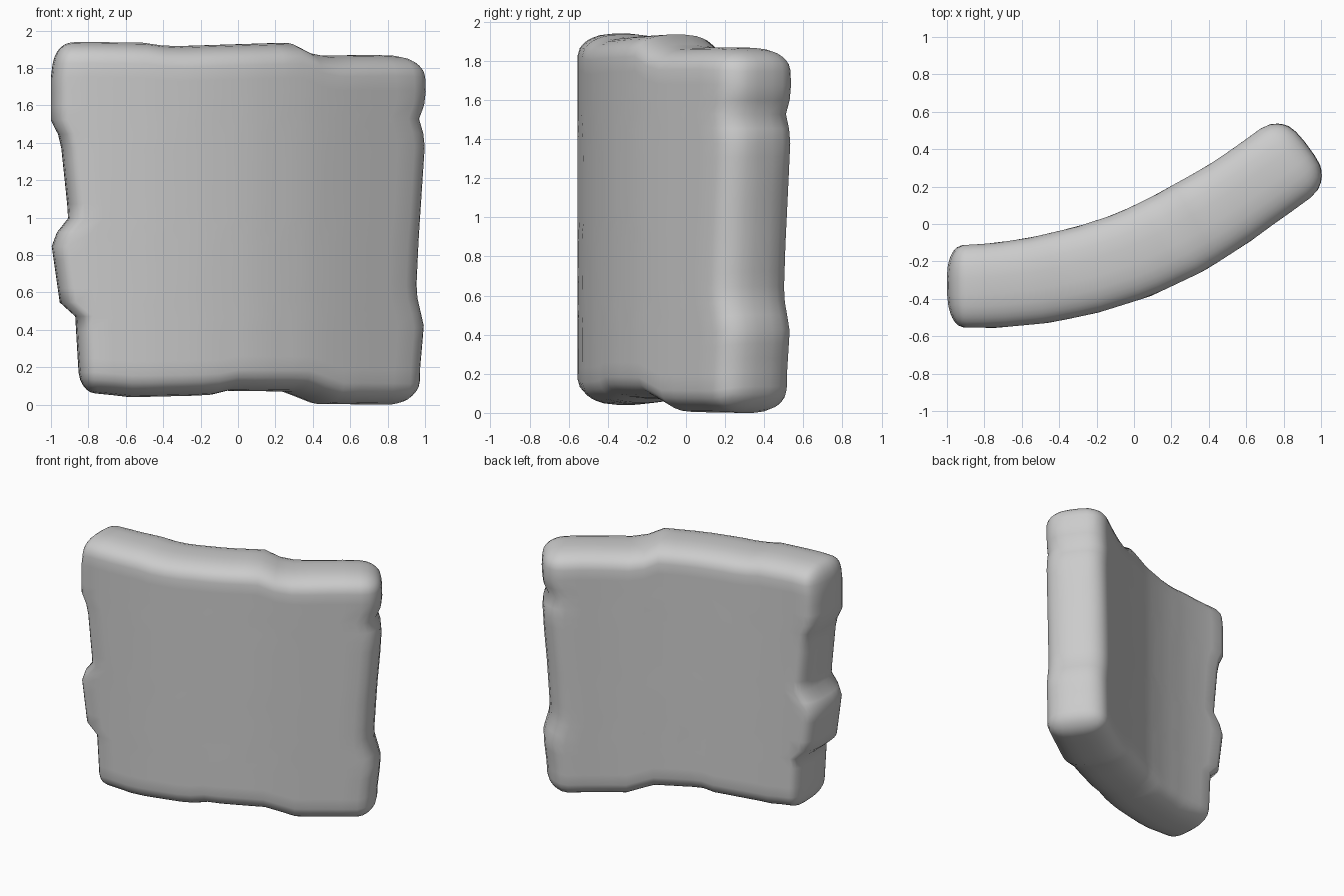
import bpy, bmesh, math
from mathutils import Vector

if "Cube" in bpy.data.objects:
    bpy.data.objects.remove(bpy.data.objects["Cube"])


def lerp(pts, x):
    """Piecewise linear lookup."""
    if x <= pts[0][0]:
        return pts[0][1]
    for (a, fa), (b, fb) in zip(pts, pts[1:]):
        if x <= b:
            return fa + (fb - fa) * (x - a) / (b - a)
    return pts[-1][1]


# Chipped outlines of the slab: ends by height, top and bottom by x
LEFT = [(0, -.83), (.15, -.85), (.48, -.87), (.53, -.95), (.88, -1), (1, -.905),
        (1.43, -.95), (1.5, -1), (1.75, -1), (1.94, -.975)]
RIGHT = [(0, .96), (.2, .965), (.42, .985), (.6, .945), (1, .965), (1.43, .995),
         (1.51, .955), (1.63, 1), (1.87, .99)]
TOP = [(-1, 1.93), (-.82, 1.94), (-.5, 1.935), (-.37, 1.915), (.25, 1.935),
       (.35, 1.865), (.72, 1.87), (.92, 1.855)]
BOTTOM = [(-.85, .06), (-.67, .04), (-.24, .05), (-.14, .075), (.27, .07),
          (.38, .005), (.8, 0), (.92, .03)]
# Bent centre line seen from above
CENTRE = [(-1, -.335), (-.75, -.33), (-.5, -.3), (-.25, -.245), (0, -.165),
          (.25, -.045), (.5, .105), (.7, .245), (.92, .405)]
HALF = [(-1, .218), (-.8, .224), (-.4, .235), (.3, .24), (.6, .228), (.92, .228)]


def slope(x):
    hi, lo = min(x + .12, .92), max(x - .12, -1)
    return (lerp(CENTRE, hi) - lerp(CENTRE, lo)) / (hi - lo)


def spread(lo, hi, edge_lo, edge_hi, n):
    """Stations that gather in the rounded margins."""
    a, b = lo + edge_lo, hi - edge_hi
    inner = [a + (b - a) * i / n for i in range(n + 1)]
    return [lo, lo + edge_lo * .3, lo + edge_lo * .62] + inner + \
        [hi - edge_hi * .62, hi - edge_hi * .3, hi]


def rounded(p):
    """Push a box point onto an ellipsoid-rounded box."""
    rad = (LEFT_R if p[0] < 0 else RIGHT_R, .8, .12)
    core = [max(r - 1, min(1 - r, c)) for c, r in zip(p, rad)]
    d = Vector([(c - k) / r for c, k, r in zip(p, core, rad)])
    if d.length > 0:
        d = d.normalized()
    return [k + e * r for k, e, r in zip(core, d, rad)]


def bend(p):
    u, v = (p[0] + 1) / 2, (p[2] + 1) / 2
    x0 = -.95 + 1.85 * u
    lo, hi = lerp(BOTTOM, x0), lerp(TOP, x0)
    z = lo + (hi - lo) * v
    a, b = lerp(LEFT, z), lerp(RIGHT, z) - .06
    x = a + (b - a) * u
    t = p[1] * lerp(HALF, x)
    n = Vector((-slope(x), 1)).normalized()
    return Vector((x + n.x * t, lerp(CENTRE, x) + n.y * t, z))


# Rounded slab grid, bent along the centre line
LEFT_R, RIGHT_R = .09, .13
axes = [spread(-1, 1, LEFT_R, RIGHT_R, 18), spread(-1, 1, .8, .8, 1),
        spread(-1, 1, .12, .12, 22)]
bm = bmesh.new()
cache = {}


def vert(key):
    if key not in cache:
        p = [axes[i][key[i]] for i in range(3)]
        cache[key] = bm.verts.new(bend(rounded(p)))
    return cache[key]


for k in range(3):
    i, j = [a for a in range(3) if a != k]
    for side in (0, len(axes[k]) - 1):
        for a in range(len(axes[i]) - 1):
            for b in range(len(axes[j]) - 1):
                quad = []
                for da, db in ((0, 0), (1, 0), (1, 1), (0, 1)):
                    key = [0, 0, 0]
                    key[k], key[i], key[j] = side, a + da, b + db
                    quad.append(vert(tuple(key)))
                bm.faces.new(quad)
bmesh.ops.recalc_face_normals(bm, faces=bm.faces[:])
mesh = bpy.data.meshes.new("curved_slab")
bm.to_mesh(mesh)
bm.free()
slab = bpy.data.objects.new("curved_slab", mesh)
bpy.context.collection.objects.link(slab)
bpy.context.view_layer.objects.active = slab
slab.select_set(True)
bpy.ops.object.shade_smooth_by_angle(angle=math.radians(60))
